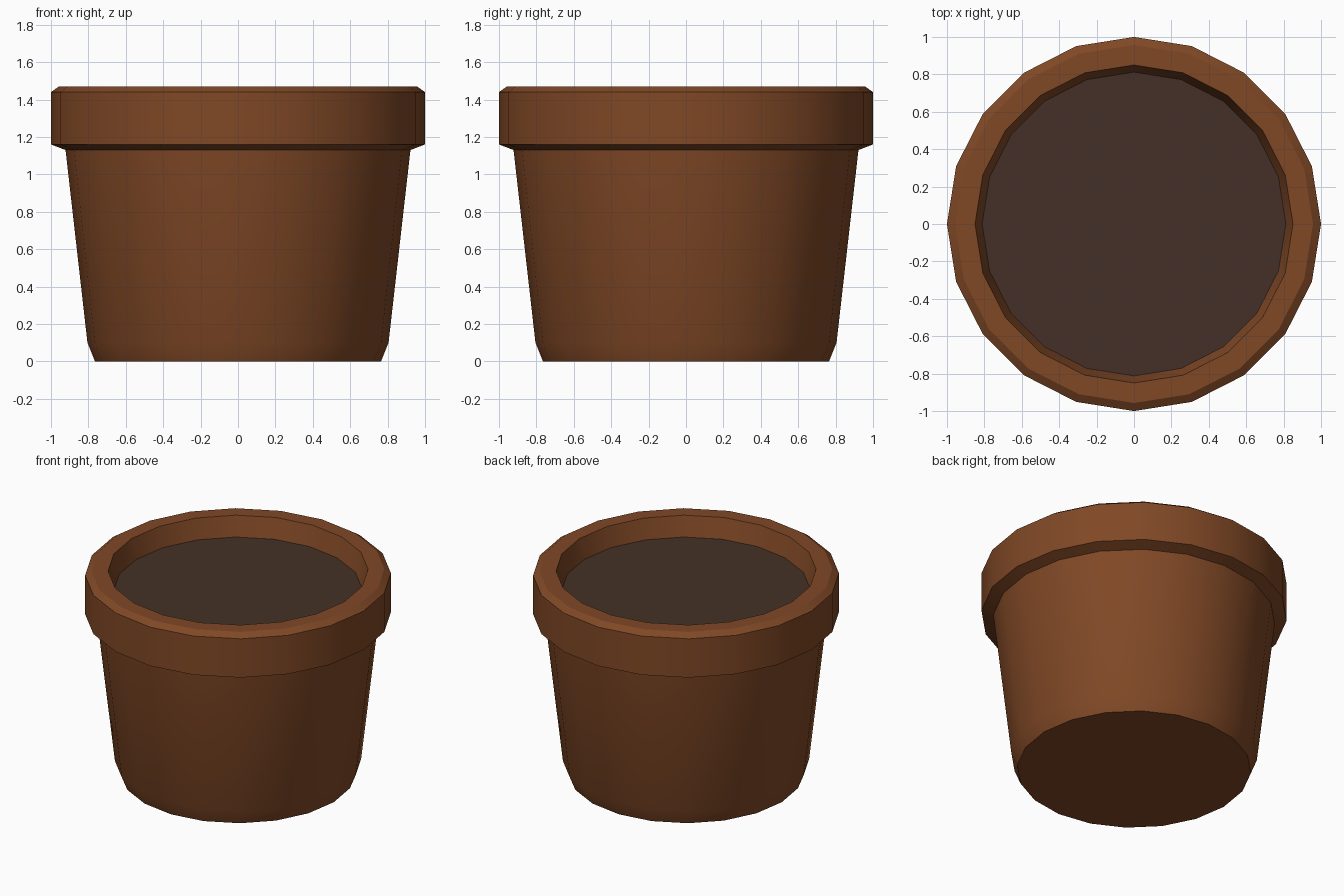
import bpy, bmesh, math

if "Cube" in bpy.data.objects:
    bpy.data.objects.remove(bpy.data.objects["Cube"])

SIDES = 20


def material(name, rgb):
    m = bpy.data.materials.new(name)
    m.diffuse_color = (*rgb, 1)
    m.use_nodes = True
    m.node_tree.nodes["Principled BSDF"].inputs["Base Color"].default_value = m.diffuse_color
    return m


def lathe(name, profile, mat, cap_start=False, cap_end=False):
    """Revolve (radius, z) points around the z axis."""
    bm = bmesh.new()
    rings = [[bm.verts.new((r * math.cos(2 * math.pi * i / SIDES),
                            r * math.sin(2 * math.pi * i / SIDES), z))
              for i in range(SIDES)] for r, z in profile]
    for a, b in zip(rings, rings[1:]):
        for i in range(SIDES):
            j = (i + 1) % SIDES
            bm.faces.new((a[i], a[j], b[j], b[i]))
    if cap_start:
        bm.faces.new(rings[0][::-1])
    if cap_end:
        bm.faces.new(rings[-1])
    me = bpy.data.meshes.new(name)
    bm.to_mesh(me)
    bm.free()
    me.materials.append(mat)
    ob = bpy.data.objects.new(name, me)
    bpy.context.collection.objects.link(ob)
    bpy.ops.object.select_all(action='DESELECT')
    ob.select_set(True)
    bpy.context.view_layer.objects.active = ob
    bpy.ops.object.shade_smooth_by_angle(angle=math.radians(30))
    return ob


clay = material("terracotta", (0.216, 0.065, 0.019))
earth = material("dark_soil", (0.058, 0.030, 0.020))

# Pot: base, tapered wall, overhanging rim and inner wall
lathe("pot", [(0.765, 0), (0.805, 0.10), (0.922, 1.13), (1.0, 1.16),
              (1.0, 1.44), (0.957, 1.47), (0.85, 1.47), (0.812, 1.33)],
      clay, cap_start=True)

# Soil surface
lathe("soil", [(0.812, 1.33)], earth, cap_end=True)
